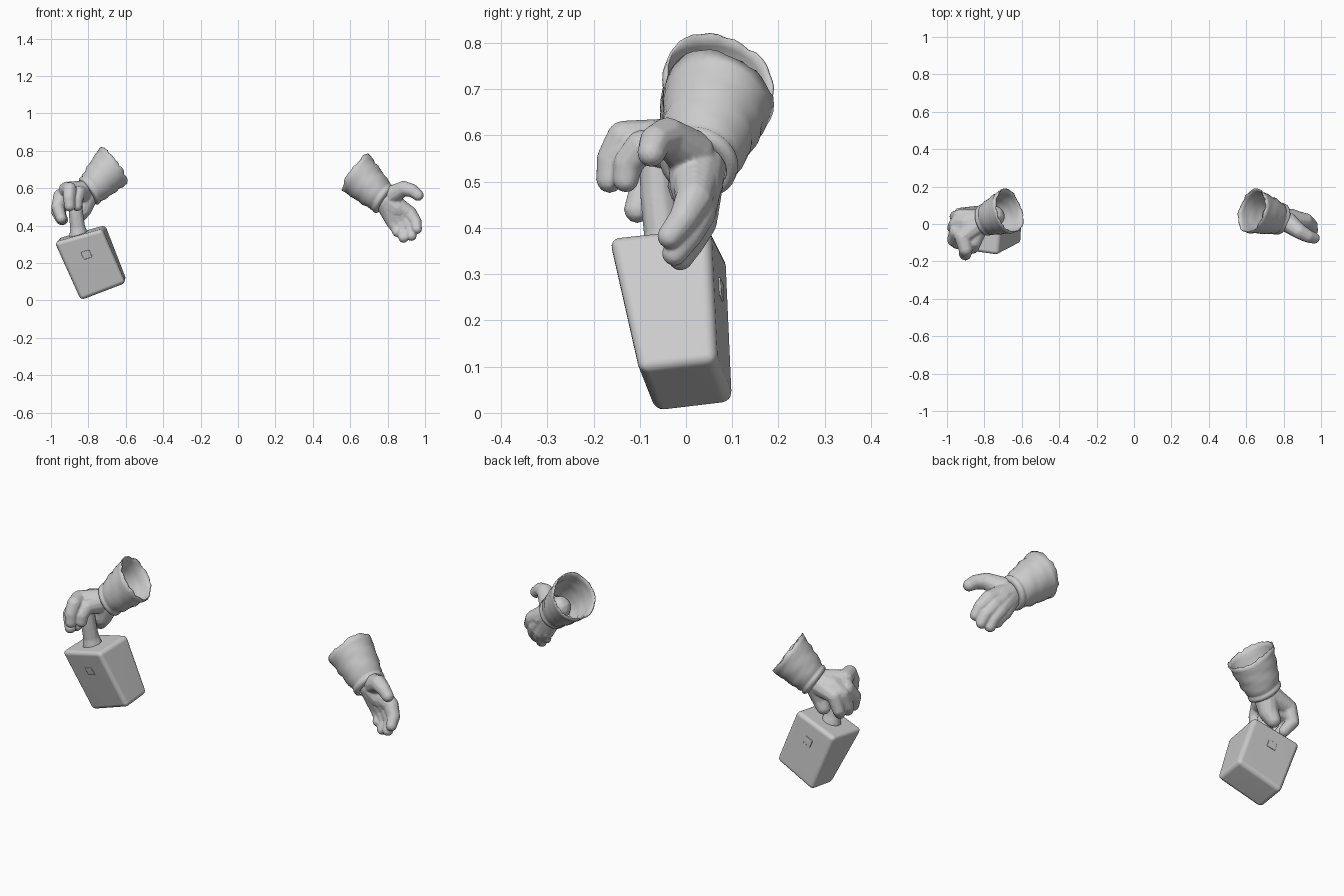
import bpy, bmesh, math, random
from mathutils import Vector

random.seed(4)
if "Cube" in bpy.data.objects:
    bpy.data.objects.remove(bpy.data.objects["Cube"], do_unlink=True)

grey = bpy.data.materials.new("plain grey")
grey.use_nodes = True
grey.diffuse_color = (0.6, 0.6, 0.6, 1)
grey.node_tree.nodes["Principled BSDF"].inputs["Base Color"].default_value = (0.6, 0.6, 0.6, 1)


def make(name, bm):
    mesh = bpy.data.meshes.new(name)
    bmesh.ops.recalc_face_normals(bm, faces=bm.faces)
    for f in bm.faces:
        f.smooth = True
    bm.to_mesh(mesh)
    bm.free()
    mesh.materials.append(grey)
    ob = bpy.data.objects.new(name, mesh)
    bpy.context.collection.objects.link(ob)
    return ob


def limb(bm, points):
    """Rounded limb through (x, y, z, radius) points, as overlapping balls."""
    for a, b in zip(points, points[1:]):
        for i in range(9):
            p = [s + (e - s) * i / 8 for s, e in zip(a, b)]
            balls = bmesh.ops.create_icosphere(bm, subdivisions=2, radius=p[3])
            bmesh.ops.translate(bm, verts=balls["verts"], vec=p[:3])


def hand(name, limbs):
    bm = bmesh.new()
    for points in limbs:
        limb(bm, points)
    ob = make(name, bm)
    # Fuse the limbs into one soft skin
    fuse = ob.modifiers.new("fuse", 'REMESH')
    fuse.mode = 'VOXEL'
    fuse.voxel_size = 0.005
    fuse.use_smooth_shade = True
    soft = ob.modifiers.new("soften", 'SMOOTH')
    soft.factor = 0.5
    soft.iterations = 4


def cuff(name, opening, wrist, normal):
    """Open wrinkled sleeve with a ragged rim and a folded wrist band."""
    profile = [(0, .118), (.12, .114), (.24, .108), (.36, .106), (.48, .099), (.6, .097),
               (.72, .09), (.84, .084), (.88, .079), (.92, .084), (.98, .083), (1.03, .066)]
    opening, wrist, n = Vector(opening), Vector(wrist), Vector(normal).normalized()
    u = n.cross(Vector((0, 1, 0))).normalized()
    v = n.cross(u)
    sides = 40
    bm = bmesh.new()
    rings = []
    for k, (t, r) in enumerate(profile):
        ring = []
        for i in range(sides):
            a = math.tau * i / sides
            wrinkle = 0.003 * math.sin(3 * a + 2.3 * k) * (k < 8)
            ragged = random.uniform(-.006, .006) if k == 0 else 0
            d = u * math.cos(a) + v * math.sin(a)
            ring.append(bm.verts.new(opening.lerp(wrist, t) + d * (r + wrinkle) + n * ragged))
        rings.append(ring)
    for lower, upper in zip(rings, rings[1:]):
        for i in range(sides):
            j = (i + 1) % sides
            bm.faces.new((lower[i], lower[j], upper[j], upper[i]))
    ob = make(name, bm)
    cloth = ob.modifiers.new("cloth", 'SOLIDIFY')
    cloth.thickness = 0.006
    cloth.offset = 0


# Open left hand
wrist = (.79, .025, .535, .064)
palm = (.85, .022, .49, .058)
hand("left_hand", [
    [(.74, .04, .58, .06), wrist, palm],
    [wrist, (.915, .018, .465, .042), (.95, -.005, .42, .033), (.957, -.035, .382, .028)],
    [wrist, (.89, .025, .435, .042), (.922, .005, .385, .032), (.928, -.025, .345, .028)],
    [wrist, (.86, .027, .415, .042), (.882, .01, .37, .032), (.885, -.012, .335, .028)],
    [wrist, (.825, .025, .42, .036), (.845, .015, .385, .029), (.85, -.002, .365, .026)],
    [(.82, .01, .56, .055), (.885, -.04, .598, .042), (.93, -.065, .588, .036), (.963, -.075, .562, .031)],
])
cuff("left_cuff", (.63, .07, .683), (.785, .025, .535), (.81, -.25, -.58))

# Right hand gripping the handle
wrist = (-.80, .02, .58, .064)
hand("right_hand", [
    [(-.75, .04, .63, .06), wrist, (-.89, .0, .56, .065), (-.925, .0, .54, .06)],
    [wrist, (-.83, .01, .49, .05), (-.85, .02, .45, .038)],
    [wrist, (-.915, -.07, .59, .046), (-.9, -.135, .595, .038), (-.903, -.16, .55, .034), (-.9, -.165, .505, .03)],
    [wrist, (-.945, -.04, .555, .045), (-.965, -.085, .5, .035), (-.945, -.105, .44, .03)],
    [wrist, (-.945, .0, .54, .045), (-.966, -.02, .475, .034), (-.945, -.055, .432, .03)],
    [wrist, (-.93, .04, .54, .04), (-.955, .04, .47, .032), (-.935, .0, .43, .028)],
    [(-.83, -.02, .57, .05), (-.852, -.095, .575, .038), (-.86, -.125, .54, .033), (-.86, -.13, .505, .029)],
])
cuff("right_cuff", (-.667, .07, .72), (-.80, .02, .58), (-.81, -.25, -.58))


def box_point(x, y, z):
    """Place a point of a unit cube (-1 to 1) on the leaning, tapered box."""
    top = Vector((-.845, -.04, .357)) + x * Vector((.127, -.018, .036)) + y * Vector((.01, .11, .012))
    low = Vector((-.718, .0, .055)) + x * Vector((.12, -.018, .046)) + y * Vector((.003, .084, .01))
    return low.lerp(top, (z + 1) / 2)


def block(name, lo, hi, bevel, segments):
    bm = bmesh.new()
    bmesh.ops.create_cube(bm, size=2)
    for vert in bm.verts:
        vert.co = box_point(*[l + (h - l) * (c + 1) / 2 for l, h, c in zip(lo, hi, vert.co)])
    ob = make(name, bm)
    edge = ob.modifiers.new("rounding", 'BEVEL')
    edge.width = bevel
    edge.segments = segments
    edge.limit_method = 'NONE'
    ob.modifiers.new("shading", 'WEIGHTED_NORMAL')


# Box with a small plate on its front and back
block("box", (-1, -1, -1), (1, 1, 1), .022, 4)
for name, side in (("front_plate", -1), ("back_plate", 1)):
    block(name, (-.18, side - .04, .2), (.18, side + .04, .46), .003, 2)

# Handle stem rising into the grip, flared at the foot
bm = bmesh.new()
limb(bm, [(-.852, -.045, .345, .052), (-.857, -.05, .385, .042), (-.867, -.06, .47, .04), (-.875, -.065, .57, .038)])
stem = make("handle", bm)
fuse = stem.modifiers.new("fuse", 'REMESH')
fuse.mode = 'VOXEL'
fuse.voxel_size = 0.006
fuse.use_smooth_shade = True
